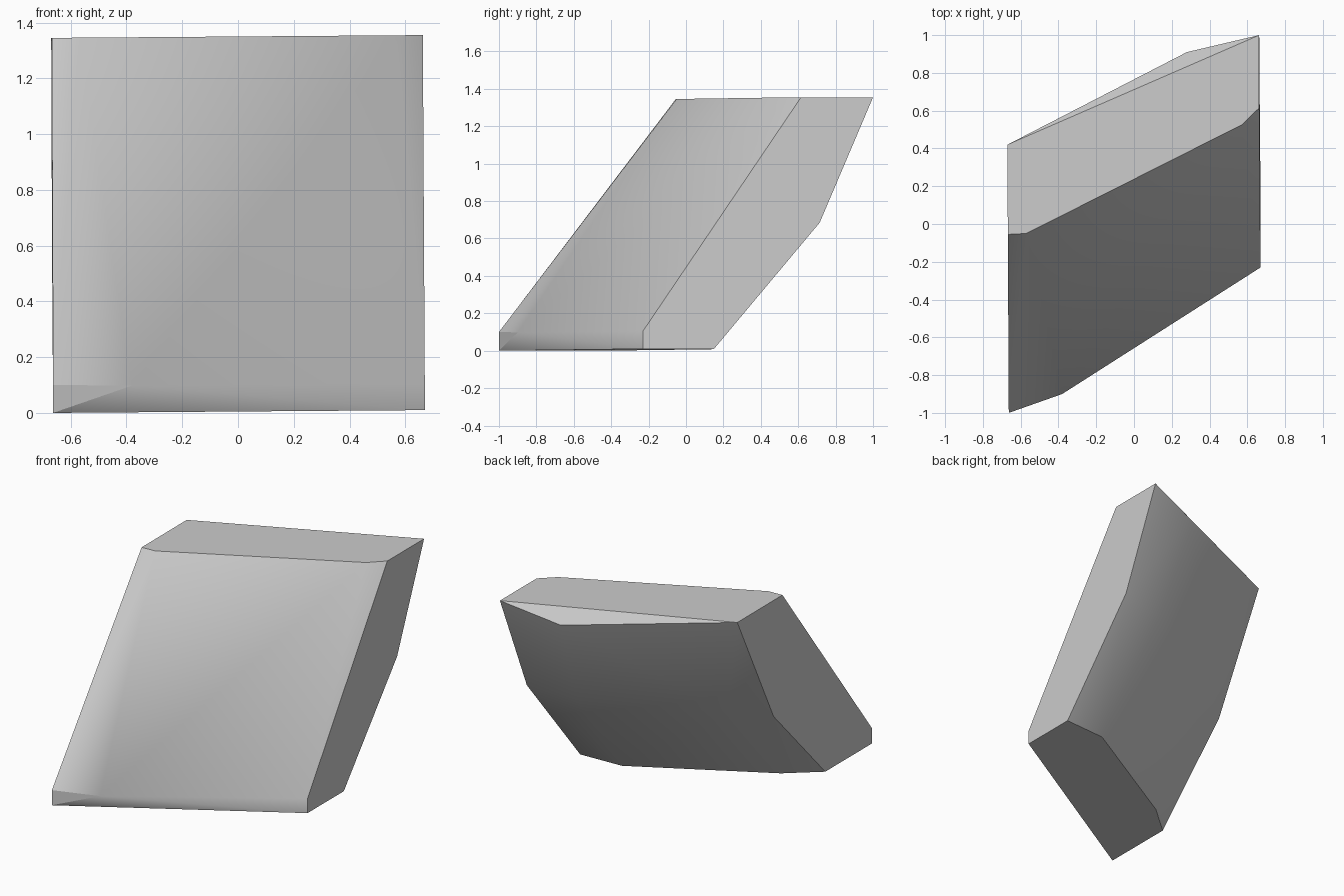
import bpy
import bmesh
import math

cube = bpy.data.objects.get("Cube")
if cube:
    bpy.data.objects.remove(cube, do_unlink=True)

# One plain grey stone colour
GREY = (0.6, 0.6, 0.6, 1.0)
stone = bpy.data.materials.new("stone grey")
stone.use_nodes = True
stone.diffuse_color = GREY
stone.node_tree.nodes["Principled BSDF"].inputs["Base Color"].default_value = GREY


def hull_object(name, rings, material):
    """Convex solid wrapped around groups of corner points."""
    bm = bmesh.new()
    for ring in rings:
        for point in ring:
            bm.verts.new(point)
    bmesh.ops.convex_hull(bm, input=bm.verts[:])
    loose = [v for v in bm.verts if not v.link_faces]
    bmesh.ops.delete(bm, geom=loose, context="VERTS")
    # Merge the triangles of each flat side
    bmesh.ops.dissolve_limit(bm, angle_limit=math.radians(1),
                             verts=bm.verts[:], edges=bm.edges[:])
    bmesh.ops.recalc_face_normals(bm, faces=bm.faces[:])
    mesh = bpy.data.meshes.new(name)
    bm.to_mesh(mesh)
    bm.free()
    mesh.materials.append(material)
    obj = bpy.data.objects.new(name, mesh)
    bpy.context.collection.objects.link(obj)
    return obj


# Slightly tilted base outline
base = [(x, y, 0.0075 * (x + 0.663)) for x, y in (
    (-0.663, -1.0), (0.67, -0.23), (0.67, 0.15),
    (0.375, 0.135), (-0.46, -0.335), (-0.663, -0.51))]

# Low front lip above the base
lip = [(-0.663, -1.0, 0.1), (-0.38, -0.9, 0.098), (0.67, -0.23, 0.105)]

# Bulging bend halfway up the back
back_bend = [(-0.667, 0.036, 0.575), (-0.45, 0.2, 0.61),
             (0.34, 0.66, 0.66), (0.665, 0.715, 0.685)]

# Flat top with a small chamfer at the back
top = [(x, y, 1.35 + 0.0075 * x) for x, y in (
    (-0.668, -0.055), (-0.57, -0.05), (0.57, 0.525),
    (0.663, 0.615), (0.663, 1.0), (-0.67, 0.42))]
chamfer = [(0.28, 0.91, 1.26)]

slab = hull_object("leaning_stone_slab", [base, lip, back_bend, top, chamfer], stone)

bpy.ops.object.select_all(action="DESELECT")
slab.select_set(True)
bpy.context.view_layer.objects.active = slab
bpy.ops.object.shade_smooth_by_angle(angle=math.radians(30))
